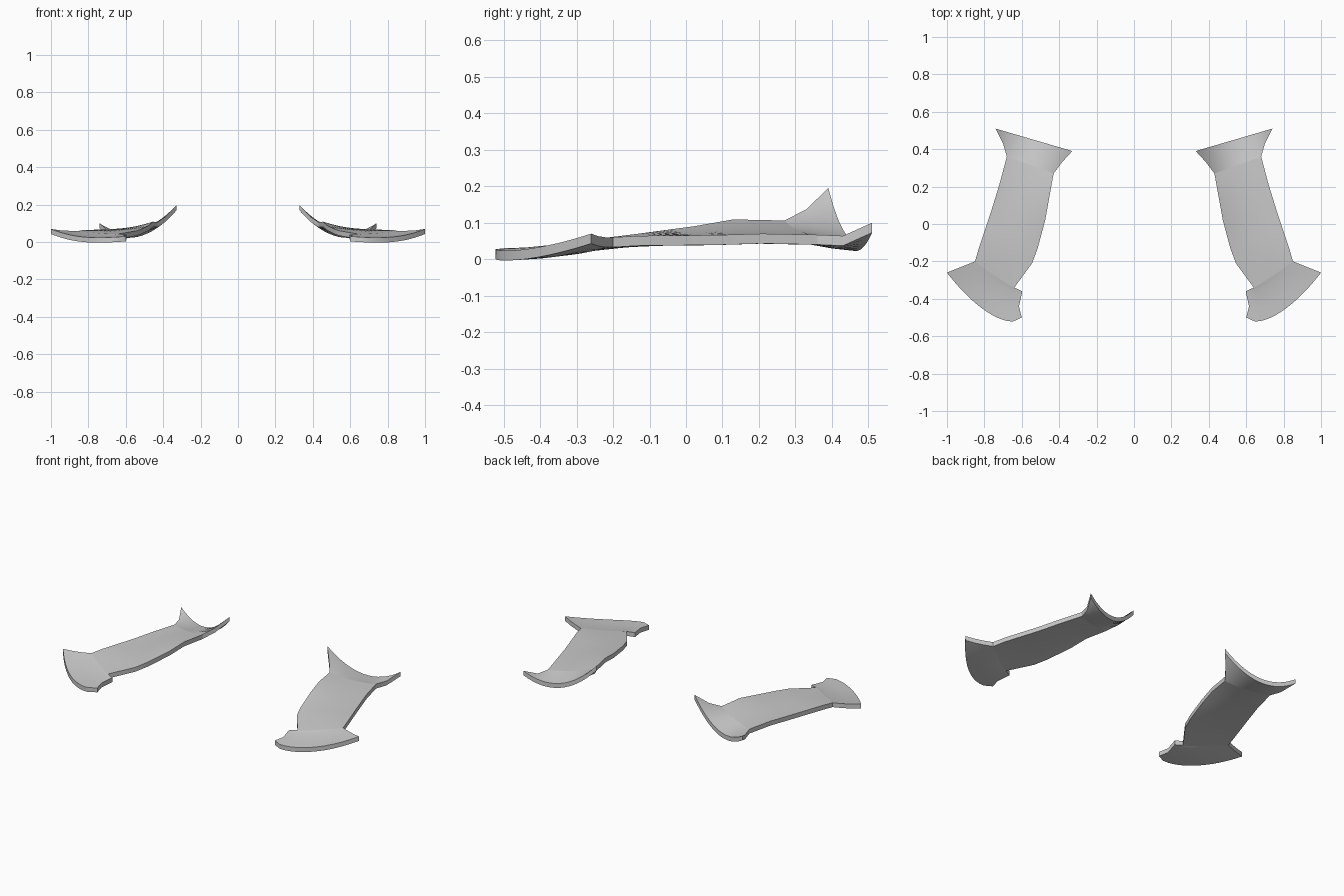
import bpy, bmesh, math
from mathutils import Vector

if "Cube" in bpy.data.objects:
    bpy.data.objects.remove(bpy.data.objects["Cube"], do_unlink=True)

COLUMNS = 16
THICKNESS = 0.027

grey = bpy.data.materials.new("light_grey")
grey.use_nodes = True
colour = (0.6, 0.6, 0.6, 1)
grey.diffuse_color = colour
grey.node_tree.nodes["Principled BSDF"].inputs["Base Color"].default_value = colour

# Cross rows, rear to front: inner end, outer end, sag, forward bow
rear_flare = [
    ((.33, .39, .195), (.74, .51, .10), .092, 0),
    ((.385, .33, .137), (.70, .43, .064), .035, 0),
]
panel = [
    ((.43, .27, .106), (.68, .36, .067), .012, 0),
    ((.455, .13, .109), (.72, .21, .07), .012, 0),
    ((.475, .02, .09), (.76, .08, .066), .008, 0),
    ((.515, -.13, .07), (.80, -.04, .065), .003, 0),
    ((.545, -.21, .06), (.83, -.13, .064), .003, 0),
    ((.64, -.34, .043), (.85, -.20, .06), .004, .005),
]
front_flare = [
    ((.597, -.36, .04), (.90, -.22, .06), .01, .02),
    ((.615, -.44, .032), (.95, -.24, .063), .016, .045),
    ((.60, -.50, .03), (1.0, -.26, .07), .022, .07),
]
rows = rear_flare + panel + front_flare
seams = (len(rear_flare), len(rear_flare) + len(panel) - 1)


def row_point(row, t):
    inner, outer, sag, bow = row
    a, b = Vector(inner), Vector(outer)
    across = b - a
    forward = Vector((across.y, -across.x, 0)).normalized()
    p = a.lerp(b, t) + forward * bow * 2.6 * math.sqrt(t) * (1 - t)
    p.z -= sag * 4 * t * (1 - t)
    return p


def build_plate(name, side):
    bm = bmesh.new()
    grid = []
    for row in rows:
        line = [row_point(row, i / COLUMNS) for i in range(COLUMNS + 1)]
        grid.append([bm.verts.new((side * p.x, p.y, p.z)) for p in line])
    for r in range(len(rows) - 1):
        for c in range(COLUMNS):
            bm.faces.new((grid[r][c], grid[r + 1][c],
                          grid[r + 1][c + 1], grid[r][c + 1]))
    # Crease the two seams where the flares meet the panel
    for r in seams:
        for c in range(COLUMNS):
            bm.edges.get((grid[r][c], grid[r][c + 1])).smooth = False
    # Give the sheet its thickness
    under = bmesh.ops.extrude_face_region(
        bm, geom=bm.faces[:], use_keep_orig=True)["geom"]
    bmesh.ops.translate(bm, vec=(0, 0, -THICKNESS),
                        verts=[v for v in under if isinstance(v, bmesh.types.BMVert)])
    bmesh.ops.recalc_face_normals(bm, faces=bm.faces[:])
    mesh = bpy.data.meshes.new(name)
    bm.to_mesh(mesh)
    bm.free()
    mesh.materials.append(grey)
    plate = bpy.data.objects.new(name, mesh)
    bpy.context.collection.objects.link(plate)
    bpy.ops.object.select_all(action="DESELECT")
    plate.select_set(True)
    bpy.context.view_layer.objects.active = plate
    bpy.ops.object.shade_smooth_by_angle(angle=math.radians(35))


build_plate("left_flared_plate", 1)
build_plate("right_flared_plate", -1)
